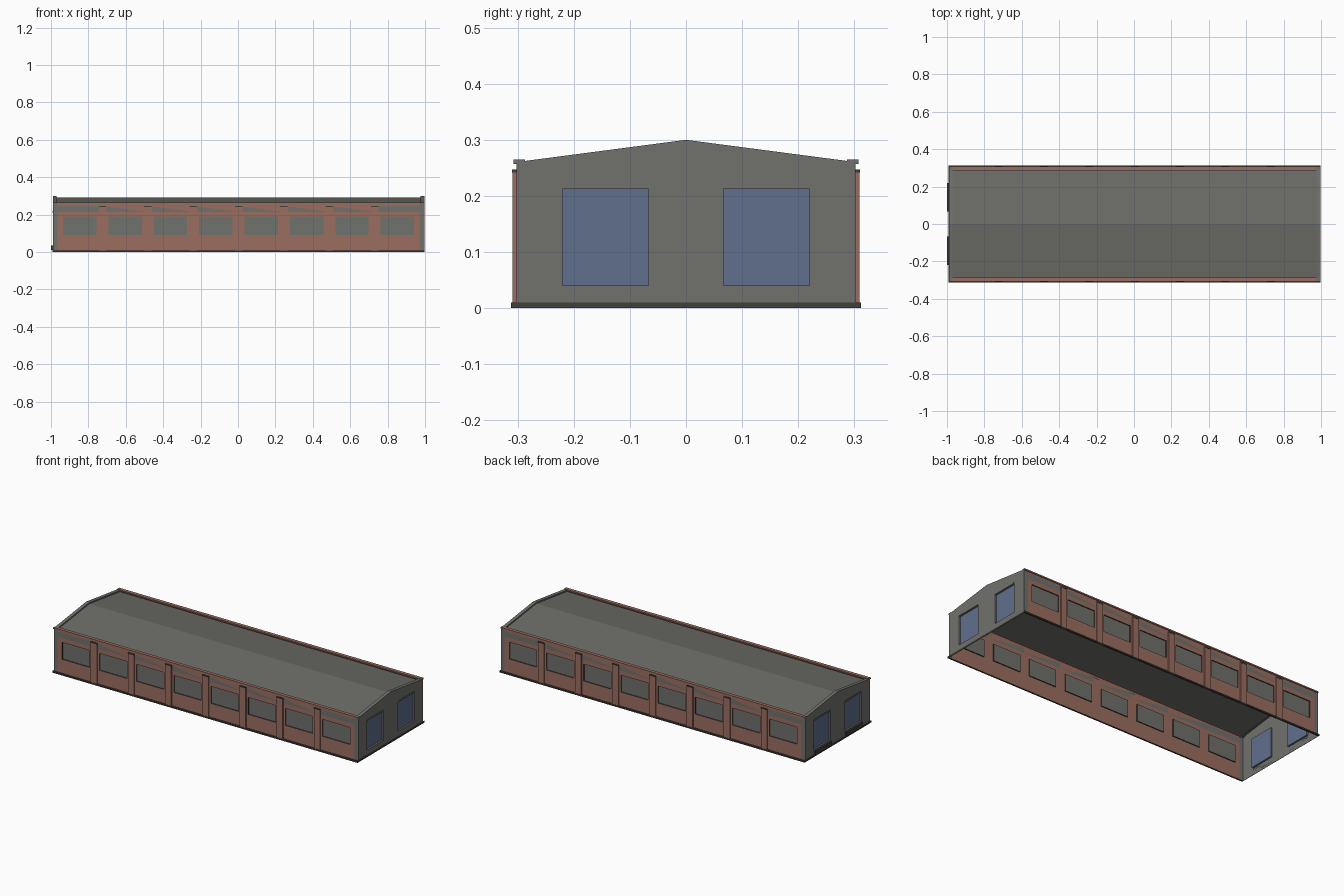
import bpy, bmesh

if "Cube" in bpy.data.objects:
    bpy.data.objects.remove(bpy.data.objects["Cube"])

CX, HX = 0.003, 0.993          # body centre and half length
YW, YP = 0.302, 0.309          # wall plane, pilaster face
EAVE, PEAK = 0.262, 0.30
BAY = 0.2425
WIN_Z = (0.09, 0.19)
DOOR_Y, DOOR_Z = (0.067, 0.22), (0.04, 0.212)


def material(name, col):
    m = bpy.data.materials.new(name)
    m.diffuse_color = (*col, 1)
    m.use_nodes = True
    m.node_tree.nodes["Principled BSDF"].inputs["Base Color"].default_value = m.diffuse_color
    return m


GREY = material("concrete grey", (0.165, 0.165, 0.155))
ROOF = material("roof grey", (0.15, 0.15, 0.14))
BRICK = material("brick red", (0.33, 0.155, 0.118))
DARK = material("dark trim", (0.05, 0.05, 0.045))
BLUE = material("door blue", (0.115, 0.16, 0.27))
GLASS = material("window grey", (0.16, 0.168, 0.15))


def make(name, polys, mat, flip=1):
    """Mesh from polygons; flip=-1 turns it half round for the opposite side."""
    bm = bmesh.new()
    for p in polys:
        bm.faces.new([bm.verts.new((CX + flip * x, flip * y, z)) for x, y, z in p])
    bmesh.ops.remove_doubles(bm, verts=bm.verts, dist=1e-5)
    me = bpy.data.meshes.new(name)
    bm.to_mesh(me)
    bm.free()
    me.materials.append(mat)
    ob = bpy.data.objects.new(name, me)
    bpy.context.collection.objects.link(ob)
    return ob


def box(x0, x1, y0, y1, z0, z1):
    b = [(x0, y0), (x1, y0), (x1, y1), (x0, y1)]
    polys = [[(*p, z0) for p in b[::-1]], [(*p, z1) for p in b]]
    for i in range(4):
        p, q = b[i], b[(i + 1) % 4]
        polys.append([(*p, z0), (*q, z0), (*q, z1), (*p, z1)])
    return polys


def rect_y(x0, x1, z0, z1, y):   # faces -y
    return [(x0, y, z0), (x1, y, z0), (x1, y, z1), (x0, y, z1)]


def rect_x(y0, y1, z0, z1, x):   # faces +x
    return [(x, y0, z0), (x, y1, z0), (x, y1, z1), (x, y0, z1)]


def reveal(loop, offset):
    """Side faces running inward from an opening's outline."""
    inner = [tuple(c + o for c, o in zip(p, offset)) for p in loop]
    n = len(loop)
    return [[loop[i], inner[i], inner[(i + 1) % n], loop[(i + 1) % n]] for i in range(n)]


def top(y):
    return PEAK - (PEAK - EAVE) * min(abs(y) / 0.29, 1)


def long_side(tag, s):
    brick, grey, glass, frames = [], [], [], []
    y, edge = -YW, 0.968
    for i in range(8):
        x0, x1 = (i - 4) * BAY, (i - 3) * BAY
        w0, w1 = x0 + 0.032, x1 - 0.032
        x0, x1 = max(x0, -edge), min(x1, edge)
        z0, z1 = WIN_Z
        brick += [rect_y(x0, x1, 0, z0, y), rect_y(x0, w0, z0, z1, y),
                  rect_y(w1, x1, z0, z1, y), rect_y(x0, x1, z1, 0.215, y)]
        # frieze above the windows: plain grey at the ends, diagonal elsewhere
        band = rect_y(x0, x1, 0.215, 0.247, y)
        if i in (0, 7):
            grey.append(band)
        else:
            grey.append([band[0], band[1], band[3]])
            brick.append([band[1], band[2], band[3]])
        brick.append(rect_y(x0, x1, 0.247, 0.258, y))
        # recessed window
        hole = rect_y(w0, w1, z0, z1, y)
        frames += reveal(hole, (0, 0.006, 0))
        glass.append(rect_y(w0, w1, z0, z1, y + 0.006))
    # grey corner strips
    grey += [rect_y(-HX, -edge, 0, 0.258, y), rect_y(edge, HX, 0, 0.258, y)]
    make(tag + "_brick_wall", brick, BRICK, s)
    make(tag + "_grey_wall", grey, GREY, s)
    make(tag + "_window_panes", glass, GLASS, s)
    make(tag + "_window_frames", frames, DARK, s)
    # pilasters with dark caps
    pil, caps = [], []
    for i in range(-3, 4):
        x = i * BAY
        pil += box(x - 0.02, x + 0.02, -YP, -YW, 0, 0.242)
        caps += box(x - 0.02, x + 0.02, -YP - 0.001, -YW, 0.242, 0.247)
    make(tag + "_pilasters", pil, BRICK, s)
    make(tag + "_pilaster_caps", caps, DARK, s)
    # coping along the eave
    make(tag + "_coping", box(-HX + 0.02, HX - 0.02, -0.307, -0.287, 0.257, 0.265), BRICK, s)
    make(tag + "_coping_ends", box(-HX, -HX + 0.02, -0.307, -0.287, 0.257, 0.265)
         + box(HX - 0.02, HX, -0.307, -0.287, 0.257, 0.265), GREY, s)
    # dark plinth strip
    make(tag + "_plinth", box(-HX, HX, -0.312, -YW, 0, 0.008), DARK, s)


def gable(tag, s):
    x = HX
    d0, d1 = DOOR_Y
    z0, z1 = DOOR_Z
    wall, doors, lintels, jambs, sills = [], [], [], [], []

    def strip(a, b, low):
        return [(x, a, low), (x, b, low), (x, b, top(b)), (x, a, top(a))]
    ys = [-YW, -0.29, -d1, -d0, 0, d0, d1, 0.29, YW]
    for a, b in zip(ys, ys[1:]):
        if abs(abs(a + b) - (d0 + d1)) < 1e-6:
            wall += [rect_x(a, b, 0, z0, x), strip(a, b, z1)]
            jambs += reveal(rect_x(a, b, z0, z1, x), (-0.01, 0, 0))
            doors.append(rect_x(a, b, z0, z1, x - 0.01))
            lintels += box(x - 0.002, x + 0.002, a, b, z1, z1 + 0.008)
            sills += box(x, x + 0.01, a, b, 0.01, 0.036)
        else:
            wall.append(strip(a, b, 0))
        # parapet top and inner face
        t = x - 0.02
        wall.append([(x, a, top(a)), (x, b, top(b)), (t, b, top(b)), (t, a, top(a))])
        wall.append([(t, a, top(a)), (t, b, top(b)),
                     (t, b, top(b) - 0.012), (t, a, top(a) - 0.012)])
    make(tag + "_gable_wall", wall, GREY, s)
    make(tag + "_doors", doors, BLUE, s)
    make(tag + "_door_jambs", jambs, GREY, s)
    make(tag + "_door_lintels", lintels, GREY, s)
    make(tag + "_plinth", box(x, x + 0.002, -0.312, 0.312, 0, 0.01), DARK, s)
    if s < 0:   # loading sills stand out on the left end only
        make(tag + "_door_sills", sills, DARK, s)


for tag, s in (("front", 1), ("back", -1)):
    long_side(tag, s)
for tag, s in (("right", 1), ("left", -1)):
    gable(tag, s)

# pitched roof set just below the parapets
xr, yr, drop = HX - 0.02, 0.287, 0.008
make("roof", [[(-xr, -yr, top(yr) - drop), (xr, -yr, top(yr) - drop),
               (xr, 0, PEAK - drop), (-xr, 0, PEAK - drop)],
              [(-xr, 0, PEAK - drop), (xr, 0, PEAK - drop),
               (xr, yr, top(yr) - drop), (-xr, yr, top(yr) - drop)]], ROOF)
